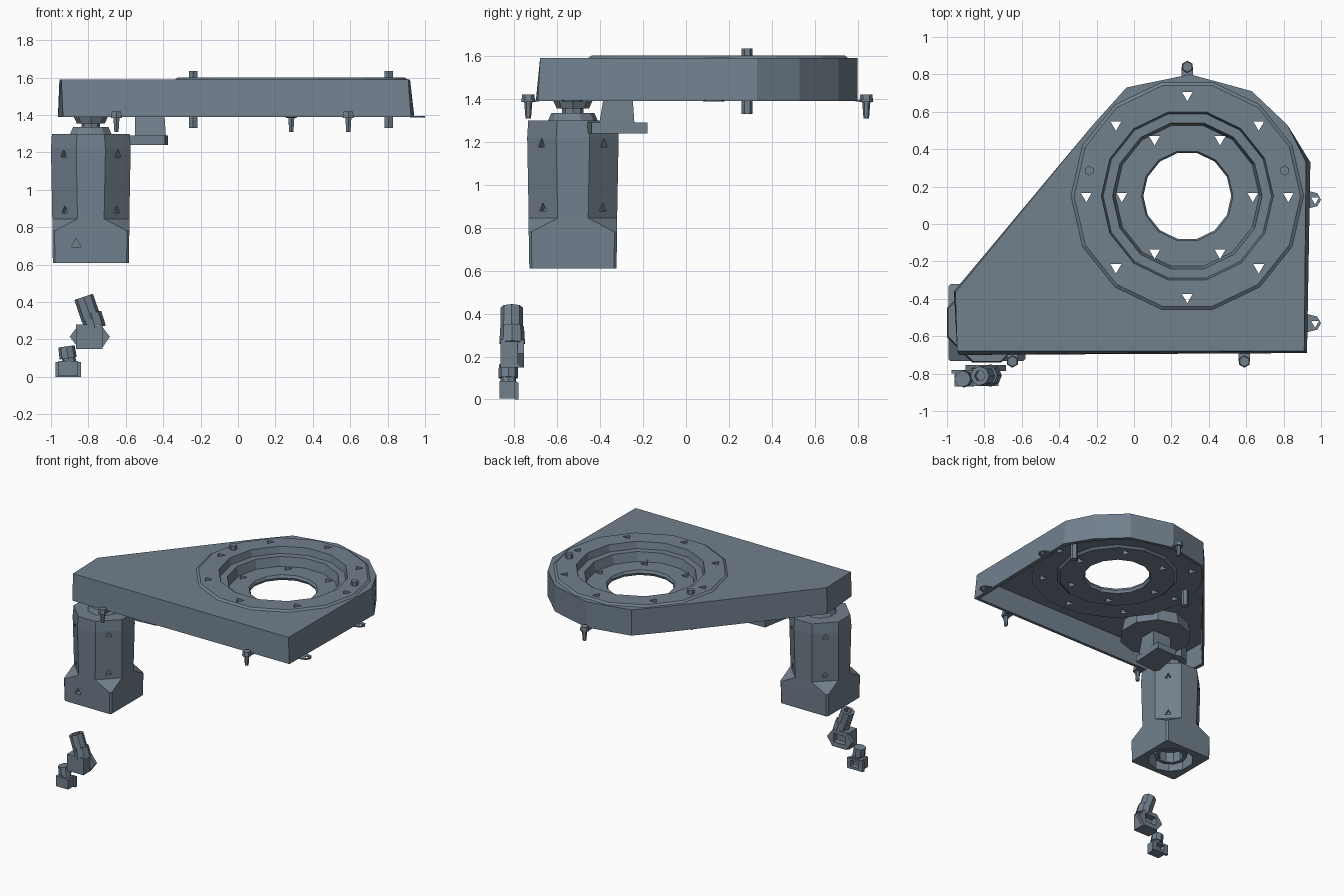
import bpy, bmesh
from math import cos, sin, pi, radians
from mathutils import Vector

if "Cube" in bpy.data.objects:
    bpy.data.objects.remove(bpy.data.objects["Cube"])

steel = bpy.data.materials.new("slate_grey")
steel.use_nodes = True
COLOUR = (0.165, 0.215, 0.265, 1)
steel.diffuse_color = COLOUR
steel.node_tree.nodes["Principled BSDF"].inputs["Base Color"].default_value = COLOUR


def finish(name, bm):
    bmesh.ops.recalc_face_normals(bm, faces=bm.faces)
    mesh = bpy.data.meshes.new(name)
    bm.to_mesh(mesh)
    bm.free()
    mesh.materials.append(steel)
    ob = bpy.data.objects.new(name, mesh)
    bpy.context.collection.objects.link(ob)
    return ob


def stack(name, sections):
    """Loft capped polygons, given as (outline, z) pairs."""
    bm = bmesh.new()
    loops = [[bm.verts.new((x, y, z)) for x, y in poly] for poly, z in sections]
    for a, b in zip(loops, loops[1:]):
        for i in range(len(a)):
            j = (i + 1) % len(a)
            bm.faces.new((a[i], a[j], b[j], b[i]))
    bm.faces.new(loops[0][::-1])
    bm.faces.new(loops[-1])
    return finish(name, bm)


def rod(name, start, end, r0, r1=None, sides=8):
    """Straight or tapered prism between two points."""
    start, end = Vector(start), Vector(end)
    axis = end - start
    bm = bmesh.new()
    bmesh.ops.create_cone(bm, cap_ends=True, segments=sides, radius1=r0,
                          radius2=r0 if r1 is None else r1, depth=axis.length)
    turn = axis.to_track_quat('Z', 'Y').to_matrix().to_4x4()
    bmesh.ops.transform(bm, matrix=turn, verts=bm.verts)
    bmesh.ops.translate(bm, vec=(start + end) / 2, verts=bm.verts)
    return finish(name, bm)


def rect(x0, x1, y0, y1):
    return [(x0, y0), (x1, y0), (x1, y1), (x0, y1)]


def box(name, x0, x1, y0, y1, z0, z1):
    return stack(name, [(rect(x0, x1, y0, y1), z0), (rect(x0, x1, y0, y1), z1)])


def lathe(name, profile, cx, cy, sides):
    """Revolve a closed (radius, z) profile into a ring."""
    bm = bmesh.new()
    loops = []
    for k in range(sides):
        a = 2 * pi * k / sides
        loops.append([bm.verts.new((cx + r * cos(a), cy + r * sin(a), z)) for r, z in profile])
    for k in range(sides):
        a, b = loops[k], loops[(k + 1) % sides]
        for i in range(len(profile)):
            j = (i + 1) % len(profile)
            bm.faces.new((a[i], b[i], b[j], a[j]))
    return finish(name, bm)


def cut(ob, cutters):
    for c in cutters:
        c.hide_render = True
        mod = ob.modifiers.new("cut", 'BOOLEAN')
        mod.operation, mod.object, mod.solver = 'DIFFERENCE', c, 'EXACT'
    graph = bpy.context.evaluated_depsgraph_get()
    mesh = bpy.data.meshes.new_from_object(ob.evaluated_get(graph))
    ob.modifiers.clear()
    ob.data = mesh
    for c in cutters:
        bpy.data.objects.remove(c)


# Housing: open-bottomed shell with a large round opening
CX, CY = 0.285, 0.15
curve = [(0.82, 0.53), (0.63, 0.71), (0.30, 0.80), (-0.04, 0.73), (-0.22, 0.53)]
base = [(-0.963, -0.36), (-0.935, -0.70), (0.925, -0.69), (0.943, 0.33)] + curve
crown = [(-0.955, -0.365), (-0.945, -0.68), (0.91, -0.68), (0.92, 0.33)] + curve


def inset(outline, f):
    return [(x * f, 0.03 + (y - 0.03) * f) for x, y in outline]


housing = stack("housing", [(base, 1.39), (crown, 1.59)])
cut(housing, [stack("cavity", [(inset(base, 0.97), 1.37), (inset(crown, 0.97), 1.555)]),
              rod("opening", (CX, CY, 1.3), (CX, CY, 1.8), 0.60, sides=14)])

# Stepped bearing ring with two circles of screw holes
ring = lathe("bearing_ring", [(0.625, 1.455), (0.625, 1.588), (0.605, 1.602), (0.46, 1.602),
                              (0.45, 1.55), (0.40, 1.55), (0.385, 1.48), (0.245, 1.48),
                              (0.235, 1.46), (0.245, 1.44), (0.42, 1.44), (0.44, 1.455)],
             CX, CY, 14)
holes = []
for count, radius in ((8, 0.54), (6, 0.35)):
    for k in range(count):
        a = 2 * pi * k / count
        x, y = CX + radius * cos(a), CY + radius * sin(a)
        holes.append(rod("hole", (x, y, 1.3), (x, y, 1.8), 0.034, sides=3))
cut(ring, holes)

# Dowel pins through the housing
for side, x in (("right", -0.24), ("left", 0.805)):
    rod("dowel_pin_" + side, (x, 0.285, 1.33), (x, 0.285, 1.635), 0.026, sides=6)

# Edge screws with flat tabs
for i, (x, y) in enumerate([(-0.65, -0.735), (0.59, -0.735), (0.285, 0.84)]):
    rod(f"edge_screw_shaft_{i}", (x, y, 1.31), (x, y, 1.40), 0.013, 0.02, 6)
    rod(f"edge_screw_head_{i}", (x, y, 1.385), (x, y, 1.42), 0.033, 0.028, 6)
    inner = y + (0.05 if y < 0 else -0.05)
    box(f"edge_tab_{i}", x - 0.03, x + 0.03, min(y, inner), max(y, inner), 1.388, 1.395)
for i, y in enumerate((0.13, -0.53)):
    tab = stack(f"side_tab_{i}", [([(0.92, y - 0.05), (0.98, y - 0.035), (1.0, y),
                                    (0.98, y + 0.035), (0.92, y + 0.05)], z) for z in (1.388, 1.396)])
    cut(tab, [rod("hole", (0.968, y, 1.3), (0.968, y, 1.5), 0.025, sides=3)])

# Motor: square foot blending to a rounder, eight-sided body
MX, MY = -0.787, -0.527


def chamfered(h, c):
    quarter = [(h, h - c), (h - c, h)]
    pts = []
    for k in range(4):
        q = round(cos(k * pi / 2)), round(sin(k * pi / 2))
        pts += [(MX + x * q[0] - y * q[1], MY + x * q[1] + y * q[0]) for x, y in quarter]
    return pts


motor = stack("motor_body", [(chamfered(0.203, 0.012), 0.61), (chamfered(0.206, 0.012), 0.78),
                             (chamfered(0.206, 0.135), 0.845), (chamfered(0.213, 0.135), 1.22),
                             (chamfered(0.208, 0.135), 1.30)])
dimples = [rod("recess", (MX, MY, 0.5), (MX, MY, 0.72), 0.165, sides=10),
           rod("hole", (-0.865, -0.8, 0.71), (-0.865, -0.69, 0.71), 0.03, sides=3)]
for k in range(4):
    a = radians(45 + 90 * k)
    for z in (0.89, 1.19):
        dimples.append(rod("hole", (MX + 0.175 * cos(a), MY + 0.175 * sin(a), z),
                           (MX + 0.3 * cos(a), MY + 0.3 * sin(a), z), 0.026, sides=3))
cut(motor, dimples)
lathe("motor_bottom_ring", [(0.12, 0.64), (0.12, 0.725), (0.09, 0.725), (0.09, 0.64)], MX, MY, 10)

# Motor shaft with stepped collar and drive wheel
rod("motor_boss", (MX, MY, 1.29), (MX, MY, 1.335), 0.12, 0.10, 10)
rod("motor_shaft", (MX, MY, 1.33), (MX, MY, 1.50), 0.05, sides=8)
rod("shaft_collar", (MX, MY, 1.355), (MX, MY, 1.40), 0.075, 0.095, 8)
rod("drive_wheel", (MX, MY, 1.42), (MX, MY, 1.52), 0.12, sides=10)

# Idler wheel on its bracket
rod("idler_wheel", (-0.47, -0.32, 1.42), (-0.47, -0.32, 1.52), 0.26, 0.24, 10)
stack("idler_block", [(rect(-0.55, -0.385, -0.405, -0.24), 1.28),
                      (rect(-0.55, -0.395, -0.38, -0.25), 1.43)])
stack("idler_foot", [([(-0.60, -0.46), (-0.39, -0.44), (-0.375, -0.18), (-0.55, -0.185)], z)
                     for z in (1.24, 1.29)])

# Large connector: block with a pointed rear flange, neck and tilted cap
block = box("large_connector_body", -0.865, -0.725, -0.865, -0.77, 0.15, 0.28)
bm = bmesh.new()
face = [(-0.85, 0.15), (-0.73, 0.15), (-0.685, 0.215), (-0.735, 0.28), (-0.85, 0.28), (-0.90, 0.215)]
face = bm.faces.new([bm.verts.new((x, -0.785, z)) for x, z in face])
rear = bmesh.ops.extrude_face_region(bm, geom=[face])
bmesh.ops.translate(bm, vec=(0, 0.03, 0),
                    verts=[v for v in rear["geom"] if isinstance(v, bmesh.types.BMVert)])
flange = finish("large_connector_flange", bm)
for part in (block, flange):
    cut(part, [box("socket", -0.84, -0.74, -0.80, -0.7, 0.185, 0.25)])
rod("large_connector_neck", (-0.765, -0.81, 0.26), (-0.785, -0.81, 0.34), 0.06, 0.055, 8)
cap = rod("large_connector_cap", (-0.785, -0.812, 0.31), (-0.825, -0.812, 0.428), 0.053, 0.052, 8)
cut(cap, [rod("bore", (-0.816, -0.812, 0.40), (-0.84, -0.812, 0.48), 0.03, sides=6)])

# Small connector: flanged block with tilted cap
plug = box("small_connector_body", -0.96, -0.855, -0.868, -0.79, 0.005, 0.085)
flange = box("small_connector_flange", -0.975, -0.84, -0.80, -0.78, 0.0, 0.08)
for part in (plug, flange):
    cut(part, [box("socket", -0.94, -0.87, -0.82, -0.7, 0.02, 0.065)])
rod("small_connector_neck", (-0.90, -0.828, 0.075), (-0.91, -0.828, 0.12), 0.036, sides=8)
rod("small_connector_cap", (-0.908, -0.828, 0.10), (-0.917, -0.828, 0.163), 0.046, 0.044, 8)
